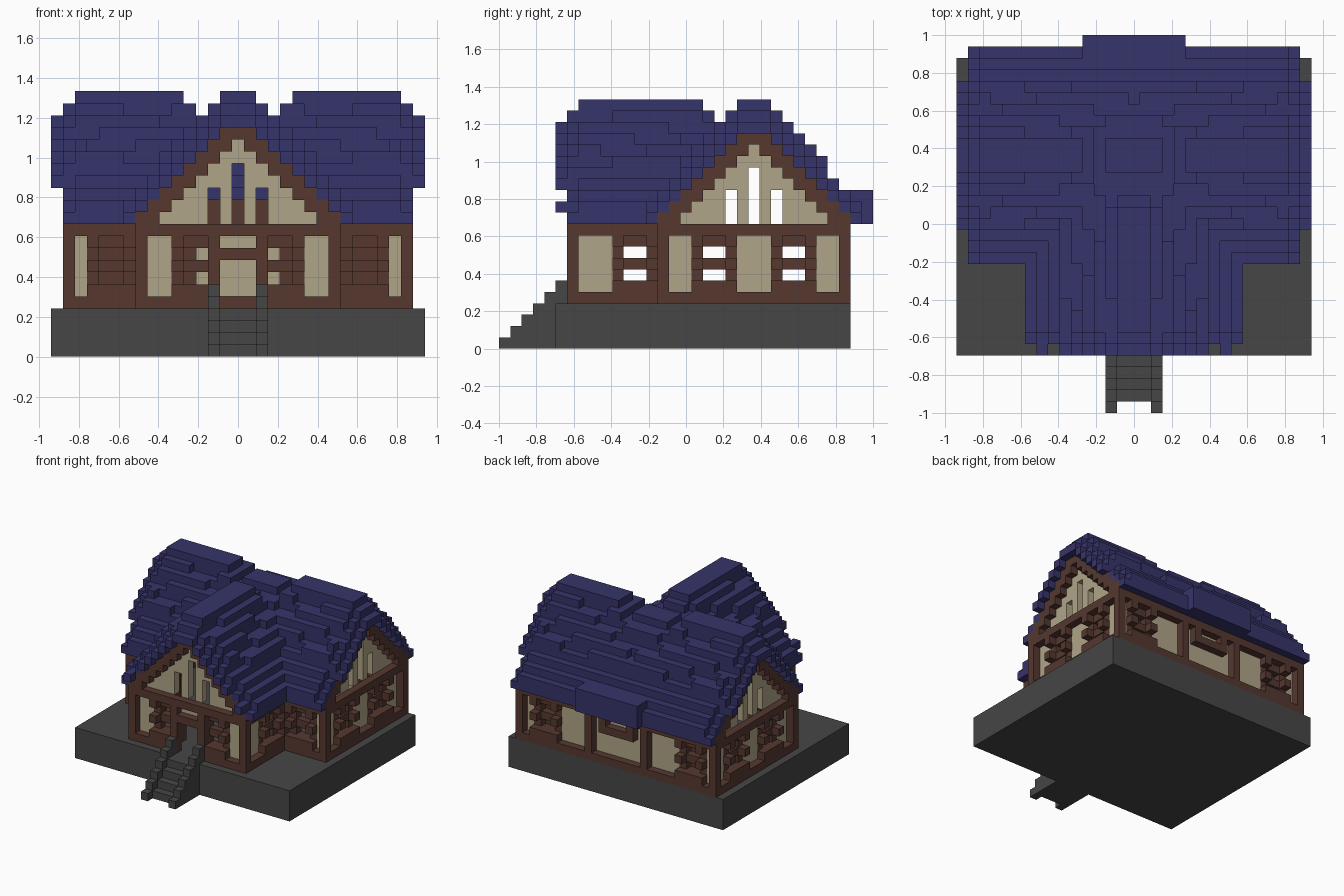
import bpy, bmesh

if "Cube" in bpy.data.objects:
    bpy.data.objects.remove(bpy.data.objects["Cube"], do_unlink=True)

U = 2 / 33          # edge of one block


def material(name, rgb):
    m = bpy.data.materials.new(name)
    m.use_nodes = True
    m.diffuse_color = (*rgb, 1)
    m.node_tree.nodes["Principled BSDF"].inputs["Base Color"].default_value = (*rgb, 1)
    return m


STONE = material("dark_stone", (0.061, 0.061, 0.061))
TIMBER = material("brown_timber", (0.093, 0.040, 0.030))
PLASTER = material("cream_plaster", (0.434, 0.376, 0.246))
TILE = material("indigo_tile", (0.037, 0.034, 0.144))


def box(x0, x1, y0, y1, z0, z1):
    """Set of block cells, upper limits excluded."""
    return {(x, y, z) for x in range(x0, x1) for y in range(y0, y1) for z in range(z0, z1)}


def build(name, cells, mat):
    """Skin a set of blocks with its outer faces only and merge flat regions."""
    bm = bmesh.new()
    verts = {}

    def vert(p):
        if p not in verts:
            verts[p] = bm.verts.new(((p[0] - 0.5) * U, p[1] * U - 1, p[2] * U))
        return verts[p]

    for c in sorted(cells):
        for axis in range(3):
            for side in (0, 1):
                near = list(c)
                near[axis] += 2 * side - 1
                if tuple(near) in cells:
                    continue
                a, b = (axis + 1) % 3, (axis + 2) % 3
                loop = []
                for da, db in ((0, 0), (1, 0), (1, 1), (0, 1)):
                    p = list(c)
                    p[axis] += side
                    p[a] += da
                    p[b] += db
                    loop.append(vert(tuple(p)))
                bm.faces.new(loop if side else loop[::-1])
    bmesh.ops.dissolve_limit(bm, angle_limit=0.01, verts=bm.verts, edges=bm.edges)
    mesh = bpy.data.meshes.new(name)
    bm.to_mesh(mesh)
    bm.free()
    mesh.materials.append(mat)
    ob = bpy.data.objects.new(name, mesh)
    bpy.context.collection.objects.link(ob)


# Foundation and entrance steps with stepped side rails
build("foundation", box(-15, 16, 5, 31, 0, 4), STONE)
steps = set()
for j in range(6):
    for x in (-2, 2):
        steps |= box(x, x + 1, j, j + 1, 0 if j < 5 else 4, j + 1)
    if 0 < j < 5:
        steps |= box(-1, 2, j, j + 1, 0, j)
build("entrance_steps", steps, STONE)

# Roof section: top and underside by distance from the ridge
TOP = [22, 22, 21, 20, 19, 18, 17, 15, 14, 13]
LOW = [19, 19, 18, 17, 16, 15, 14, 13, 12, 11]


def jog(along, d):
    """Staggered tile courses step down by one block."""
    return 1 if 2 <= d <= 6 and ((along + 3 * d) // 4) % 3 == 0 else 0


main_roof, wing_roof = set(), set()
for x in range(-15, 16):
    a = abs(x)
    end = max(0, a - 13)
    cap = 21 if a <= 2 else {3: 20, 4: 21}.get(a, 22)
    for j in range(13, 32):
        d = abs(j - 22)
        if a <= 2 and d > 1:
            cap = 20
        elif a <= 2:
            cap = 21
        top = min(cap, TOP[d] - end - (jog(a, d) if not end else 0))
        main_roof |= box(x, x + 1, j, j + 1, LOW[d], top)
for j in range(5, 20):
    end = max(0, 7 - j)
    cap = {18: 21, 19: 20}.get(j, 22)
    for x in range(-9, 10):
        d = abs(x)
        top = min(cap, TOP[d] - end - (jog(j, d) if not end else 0))
        if j == 5 and d == 8:
            top = 13
        wing_roof |= box(x, x + 1, j, j + 1, LOW[d], top)

# Open the attics into one another
main_roof = {c for c in main_roof
             if not (c[1] < 22 and abs(c[0]) <= 8 and c[2] < LOW[abs(c[0])])}
wing_roof = {c for c in wing_roof
             if not (14 <= c[1] and c[2] < LOW[abs(c[1] - 22)])} - main_roof

timber, plaster, gable_timber, gable_plaster = set(), set(), set(), set()


def wall(place, a0, a1, creams, windows, top=11, closed=False):
    """Beams and posts in front, plaster and two-light windows set back by one."""
    for a in range(a0, a1):
        for z in range(4, top):
            lit = a in windows or a - 1 in windows or a + 1 in windows
            if z == 4 or z >= 10 or not (a in creams or lit):
                timber.add(place(a, 0, z))
            elif a in creams:
                plaster.add(place(a, 1, z))
            else:
                if not (a in windows and z in (6, 8)):
                    timber.add(place(a, 1, z))
                elif closed:
                    timber.add(place(a, 2, z))
                # sill, brackets and corner blocks
                if z == 5 or (a not in windows and z in (7, 9)):
                    timber.add(place(a, 0, z))


def gable(place, centre):
    """Stepped barge boards over plaster with three tall lights."""
    for o in range(-8, 9):
        d = abs(o)
        for z in range(11, LOW[d]):
            if z >= 18 - d:
                gable_timber.add(place(centre + o, 0, z))
                gable_timber.add(place(centre + o, 1, z))
            elif not ((d == 2 and z < 14) or (d == 0 and z < 16)):
                gable_plaster.add(place(centre + o, 1, z))


def front(a, k, z):
    return (a, 6 + k, z)


def back(a, k, z):
    return (a, 30 - k, z)


# Wing front with open doorway and transom
wall(front, -8, 9, {-7, -6, -1, 0, 1, 6, 7}, {-4, -3, 3, 4})
doorway = box(-1, 2, 6, 8, 4, 8)
timber -= doorway
plaster -= doorway
timber |= box(-1, 2, 6, 8, 8, 9)
timber |= box(-2, -1, 6, 7, 4, 10) | box(2, 3, 6, 7, 4, 10)
gable(front, 0)

# Side walls, side gables and the two short front walls, mirrored
for s in (-1, 1):
    def side(a, k, z):
        return (s * (14 - k), a, z)

    def wing_side(a, k, z):
        return (s * (8 - k), a, z)

    def short_front(a, k, z):
        return (s * a, 14 + k, z)

    wall(side, 14, 31, {15, 16, 21, 22, 23, 28, 29}, {18, 19, 25, 26})
    gable(side, 22)
    wall(wing_side, 6, 15, {7, 8, 9}, {11, 12}, 12)
    wall(short_front, 8, 15, {13}, {10, 11}, 12)

# Back wall with closed shutters and a central panel under the dormer
wall(back, -14, 15, {s * a for s in (-1, 1) for a in (0, 1, 2, 3, 5, 6, 7, 8, 13)},
     {-11, -10, 10, 11}, 12, True)
timber |= box(-4, 5, 30, 31, 11, 13) | box(-2, 3, 30, 31, 8, 10)
timber -= box(-1, 2, 30, 31, 9, 10)

solid = timber | gable_timber
build("timber_frame", timber, TIMBER)
build("gable_boards", gable_timber - timber, TIMBER)
build("plaster_walls", plaster - solid, PLASTER)
build("gable_plaster", gable_plaster - solid, PLASTER)

# Roofs and the rear dormer
dormer = box(-4, 5, 30, 33, 11, 14) - solid
build("main_roof", main_roof - solid - dormer, TILE)
build("wing_roof", wing_roof - solid, TILE)
build("rear_dormer", dormer, TILE)
